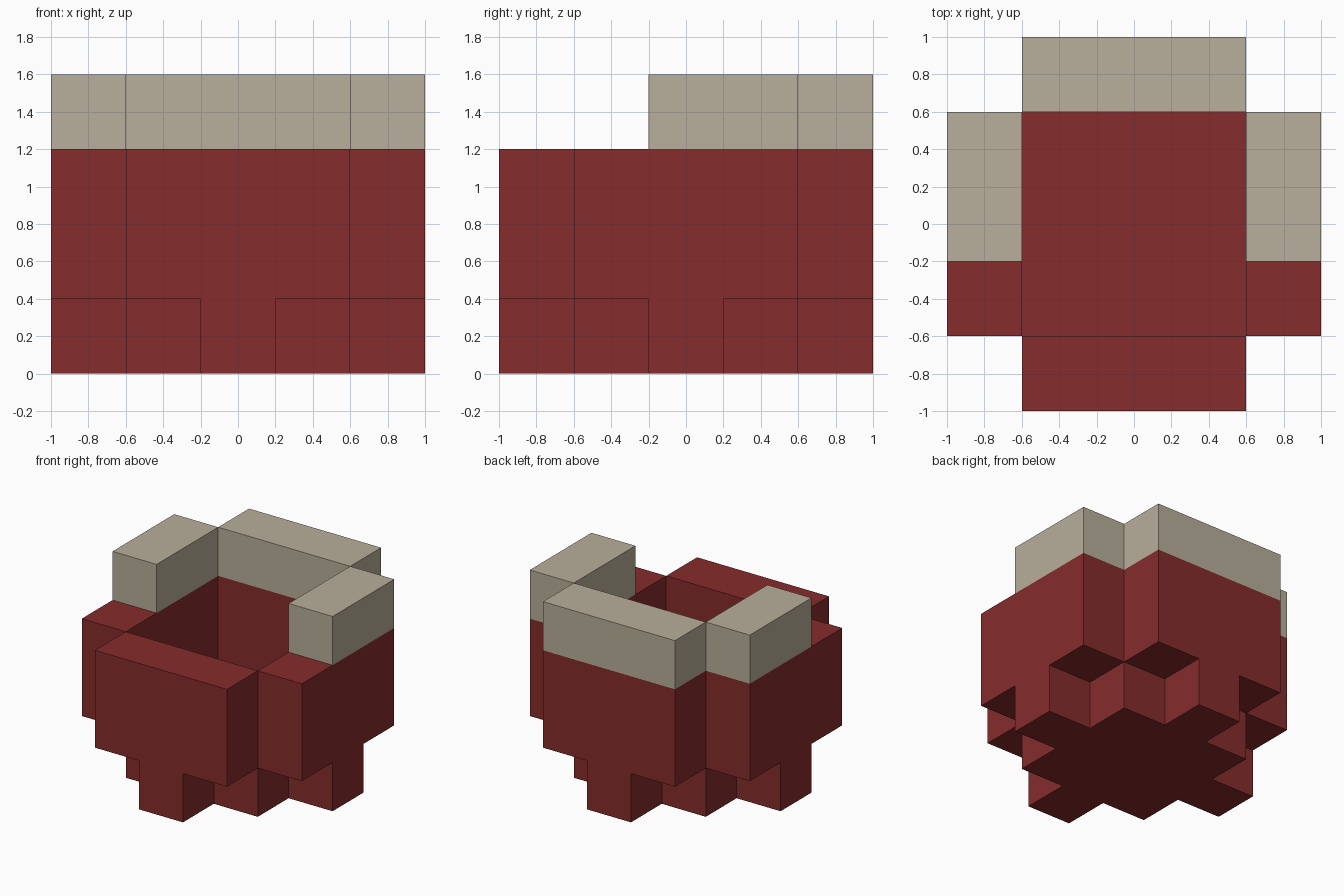
import bpy, bmesh
from mathutils import Vector

if "Cube" in bpy.data.objects:
    bpy.data.objects.remove(bpy.data.objects["Cube"])

S = 0.4  # block size


def material(name, rgb):
    m = bpy.data.materials.new(name)
    m.diffuse_color = (*rgb, 1.0)
    m.use_nodes = True
    m.node_tree.nodes["Principled BSDF"].inputs["Base Color"].default_value = m.diffuse_color
    return m


red = material("dark red", (0.238, 0.025, 0.025))
tan = material("stone tan", (0.479, 0.429, 0.328))


def block(xs, ys, zs):
    return {(x, y, z) for x in xs for y in ys for z in zs}


core = range(-1, 2)

# Base: 3x3 solid floor plus one foot in the middle of each side
base = block(core, core, [0]) | {(2, 0, 0), (-2, 0, 0), (0, 2, 0), (0, -2, 0)}

# Walls: four slabs around an open 3x3 well, corners left out
walls = set()
for s in (-2, 2):
    walls |= block(core, [s], [1, 2]) | block([s], core, [1, 2])

# Raised rim: whole back, and the rear two thirds of each side
parts = {
    "base": (base, red),
    "walls": (walls, red),
    "back_rim": (block(core, [2], [3]), tan),
    "left_rim": (block([-2], [0, 1], [3]), tan),
    "right_rim": (block([2], [0, 1], [3]), tan),
}
solid = set().union(*(cells for cells, _ in parts.values()))


def build(name, cells, mat):
    """Outer skin of a group of blocks, without faces hidden by neighbours."""
    bm = bmesh.new()
    for cell in sorted(cells):
        centre = Vector((cell[0], cell[1], cell[2] + 0.5)) * S
        for axis in range(3):
            for sign in (-1, 1):
                n = Vector((0, 0, 0))
                n[axis] = sign
                if tuple(c + int(d) for c, d in zip(cell, n)) in solid:
                    continue
                u = Vector((0, 0, 0))
                u[(axis + 1) % 3] = 1
                v = n.cross(u)
                bm.faces.new([bm.verts.new(centre + (n + a * u + b * v) * S / 2)
                              for a, b in ((-1, -1), (1, -1), (1, 1), (-1, 1))])
    bmesh.ops.remove_doubles(bm, verts=bm.verts[:], dist=0.001)
    bmesh.ops.dissolve_limit(bm, angle_limit=0.01, verts=bm.verts[:], edges=bm.edges[:])
    mesh = bpy.data.meshes.new(name)
    bm.to_mesh(mesh)
    bm.free()
    mesh.materials.append(mat)
    bpy.context.collection.objects.link(bpy.data.objects.new(name, mesh))


for name, (cells, mat) in parts.items():
    build(name, cells, mat)
